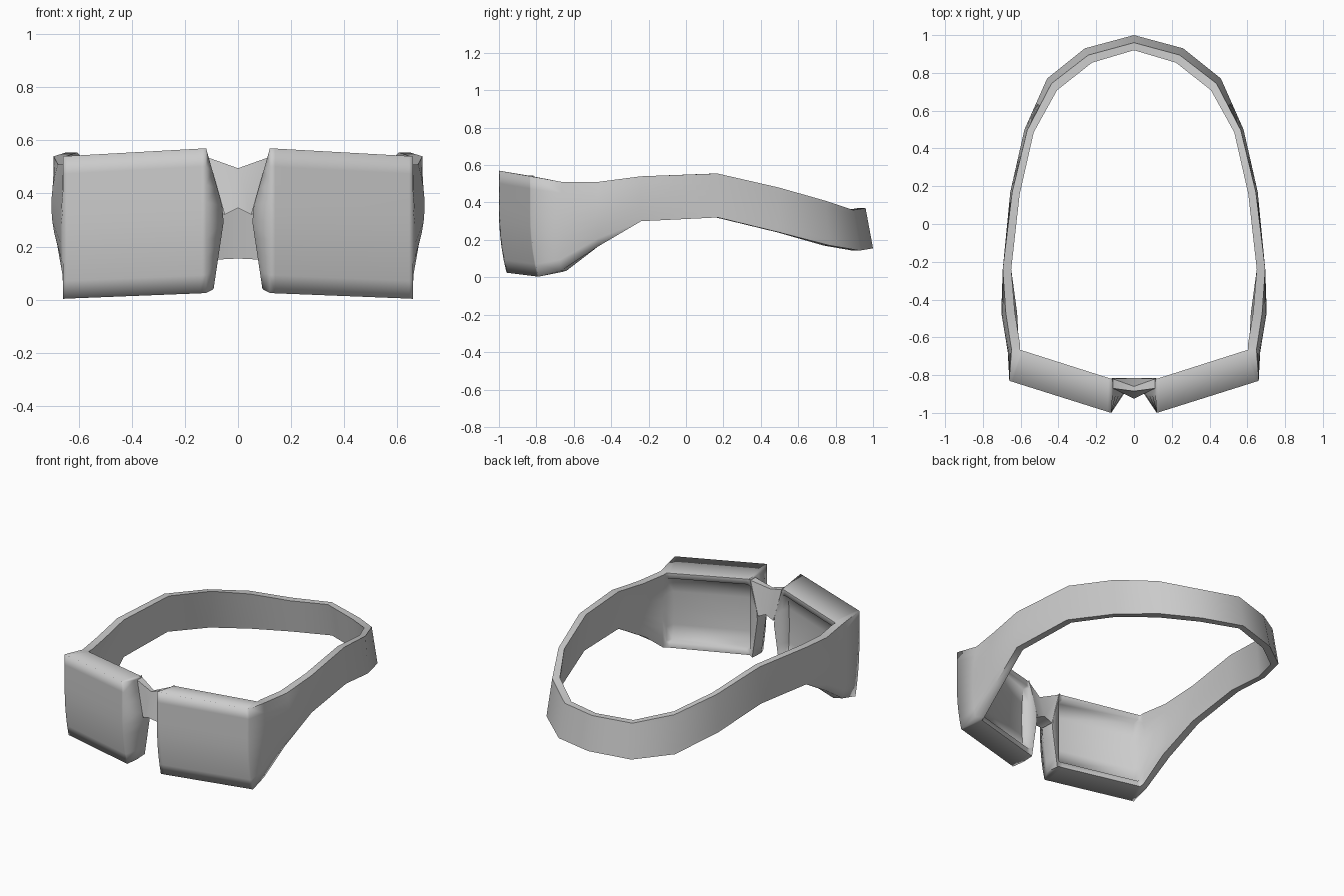
import bpy, bmesh, math
from mathutils import Vector

cube = bpy.data.objects.get("Cube")
if cube:
    bpy.data.objects.remove(cube, do_unlink=True)

grey = bpy.data.materials.new("plain grey")
grey.use_nodes = True
grey.diffuse_color = (0.6, 0.6, 0.6, 1)
grey.node_tree.nodes["Principled BSDF"].inputs["Base Color"].default_value = (0.6, 0.6, 0.6, 1)

STEPS = 8
RIM_ROWS = [0, 0.07, 0.09, 0.28, 0.5, 0.72, 0.91, 0.93, 1]


def strap_section(ox, oy, ix, iy, top, bottom, lean=0, bulge=0):
    """Wall section, outer points going up then inner points going down."""
    out, inn = Vector((ox, oy, 0)), Vector((ix, iy, 0))
    inward = (inn - out).normalized()
    outer, inner = [], []
    for i in range(STEPS + 1):
        t = i / STEPS
        shift = inward * (lean * t + bulge * (2 * t - 1.1) ** 2)
        shift.z = bottom + (top - bottom) * t
        outer.append(out + shift)
        inner.append(inn + shift)
    return outer + inner[::-1]


def lens_section(ox, oy, ix, iy, top, bottom, hollow):
    """Thick section whose front curls under and whose back is recessed inside a rim."""
    outer, inner = [], []
    for i, row in enumerate(RIM_ROWS):
        t = i / STEPS
        curl = 0.04 * max(0, 1 - t / 0.6) ** 2
        outer.append(Vector((ox, oy + curl, bottom + (top - bottom) * t)))
        depth = hollow * (0.6 + 0.4 * math.sin(math.pi * row)) if 0.08 < row < 0.92 else 0
        inner.append(Vector((ix, iy - depth, bottom + 0.025 + (top - bottom - 0.055) * row)))
    return outer + inner[::-1]


def sweep(name, sections, cap=False, soft_from=None):
    """Skin the sections and mirror them; fronts from section soft_from on stay soft."""
    bm = bmesh.new()
    loops = [[bm.verts.new(p) for p in s] for s in sections]
    n = len(loops[0])
    for a, b in zip(loops, loops[1:]):
        for i in range(n):
            j = (i + 1) % n
            bm.faces.new((a[i], a[j], b[j], b[i]))
    if cap:
        e = loops[-1]
        for i in range(n // 2 - 1):
            bm.faces.new((e[i], e[i + 1], e[n - 2 - i], e[n - 1 - i]))
    bmesh.ops.recalc_face_normals(bm, faces=bm.faces)
    soft = set()
    if soft_from:
        soft = {v for loop in loops[soft_from:] for v in loop[:n // 2]}
    for f in bm.faces:
        f.smooth = True
    for e in bm.edges:
        e.smooth = e.calc_face_angle(0) < math.radians(76) or soft.issuperset(e.verts)
    mesh = bpy.data.meshes.new(name)
    bm.to_mesh(mesh)
    bm.free()
    mesh.materials.append(grey)
    obj = bpy.data.objects.new(name, mesh)
    bpy.context.collection.objects.link(obj)
    obj.modifiers.new("mirror", 'MIRROR').use_clip = True


# Head strap, from the back centre round to the temple
strap = [strap_section(*s) for s in (
    (0, 1.0, 0, 0.96, 0.37, 0.155, 0.04),
    (0.26, 0.93, 0.24, 0.89, 0.36, 0.143, 0.04),
    (0.46, 0.77, 0.43, 0.735, 0.41, 0.17, 0.035),
    (0.58, 0.5, 0.545, 0.49, 0.48, 0.24, 0.015),
    (0.655, 0.17, 0.615, 0.16, 0.555, 0.32, 0.01),
    (0.695, -0.24, 0.65, -0.24, 0.54, 0.3),
    (0.703, -0.47, 0.655, -0.47, 0.51, 0.165, 0, 0.03),
    (0.675, -0.68, 0.63, -0.652, 0.51, 0.035, 0.015, 0.02))]

# Lens housing, ending in a nose-side wall that pinches in at the bridge
lens = [lens_section(0.66, -0.83, 0.605, -0.665, 0.54, 0.003, 0),
        lens_section(0.645, -0.835, 0.59, -0.67, 0.541, 0.004, 0.05),
        lens_section(0.14, -0.994, 0.135, -0.815, 0.569, 0.024, 0.05),
        lens_section(0.12, -1.0, 0.115, -0.82, 0.57, 0.025, 0)]
nose = strap_section(0.05, -0.9, 0.055, -0.815, 0.545, 0.04)
for p in nose:
    p.x += max((p.z - 0.32) * 0.28, (0.32 - p.z) * 0.15)
sweep("strap_and_lens_housing", strap + lens + [nose], cap=True, soft_from=len(strap))

# Nose bridge, arched underneath and dipped on top
side = [(0.05, -0.9, 0.32), (0.112, -0.87, 0.535), (0.112, -0.82, 0.535), (0.055, -0.815, 0.32)]
middle = [(0, -0.925, 0.345), (0, -0.885, 0.495), (0, -0.86, 0.495), (0, -0.815, 0.345)]
sweep("nose_bridge", [side, middle])
